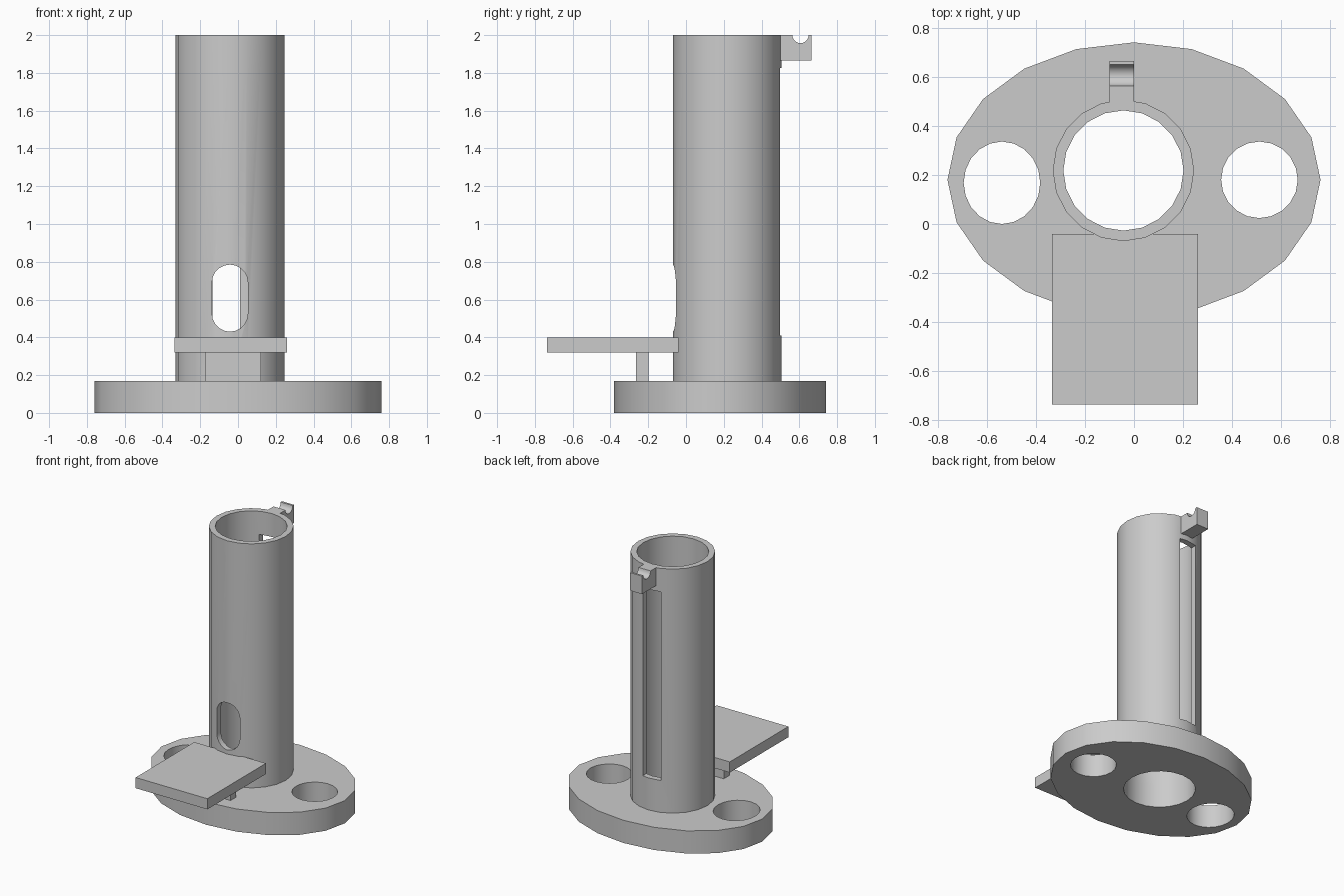
import bpy, bmesh, math

if "Cube" in bpy.data.objects:
    bpy.data.objects.remove(bpy.data.objects["Cube"], do_unlink=True)

grey = bpy.data.materials.new("plain grey")
grey.use_nodes = True
colour = (0.6, 0.6, 0.6, 1)
grey.diffuse_color = colour
grey.node_tree.nodes["Principled BSDF"].inputs["Base Color"].default_value = colour

SIDES = 20
TUBE = (-0.043, 0.218)


def prism(name, outline, low, high, axis="z"):
    """Extrude a closed outline along one axis; outline is (x,y), (y,z) or (x,z)."""
    place = {"z": lambda a, b, h: (a, b, h),
             "x": lambda a, b, h: (h, a, b),
             "y": lambda a, b, h: (a, h, b)}[axis]
    bm = bmesh.new()
    face = bm.faces.new([bm.verts.new(place(a, b, low)) for a, b in outline])
    moved = bmesh.ops.extrude_face_region(bm, geom=[face])["geom"]
    shift = place(0, 0, high - low)
    bmesh.ops.translate(bm, vec=shift, verts=[v for v in moved if isinstance(v, bmesh.types.BMVert)])
    bmesh.ops.recalc_face_normals(bm, faces=bm.faces)
    mesh = bpy.data.meshes.new(name)
    bm.to_mesh(mesh)
    bm.free()
    mesh.materials.append(grey)
    obj = bpy.data.objects.new(name, mesh)
    bpy.context.collection.objects.link(obj)
    return obj


def arc(cx, cy, rx, ry, start=0, sweep=360, steps=SIDES):
    count = steps if sweep == 360 else steps + 1
    angles = [math.radians(start + sweep * i / steps) for i in range(count)]
    return [(cx + rx * math.cos(a), cy + ry * math.sin(a)) for a in angles]


def box(name, x, y, z):
    return prism(name, [(x[0], y[0]), (x[1], y[0]), (x[1], y[1]), (x[0], y[1])], *z)


def activate(obj):
    bpy.ops.object.select_all(action="DESELECT")
    obj.select_set(True)
    bpy.context.view_layer.objects.active = obj


def cut(obj, cutter):
    cutter.hide_render = True
    mod = obj.modifiers.new("cut", "BOOLEAN")
    mod.operation, mod.solver, mod.object = "DIFFERENCE", "EXACT", cutter
    activate(obj)
    bpy.ops.object.modifier_apply(modifier=mod.name)
    bpy.data.objects.remove(cutter, do_unlink=True)


def bore():
    return prism("bore_cutter", arc(*TUBE, 0.245, 0.245), -0.1, 2.1)


# Oval base with two side holes and the central bore
base = prism("base_plate", arc(0, 0.18, 0.76, 0.56), 0, 0.17)
cut(base, bore())
for hole in [(-0.538, 0.168, 0.156, 0.168), (0.511, 0.18, 0.156, 0.156)]:
    cut(base, prism("hole_cutter", arc(*hole), -0.1, 0.3))

# Hollow tube with a rounded front window and a long rear slot
tube = prism("tube", arc(*TUBE, 0.288, 0.288), 0.17, 2)
cut(tube, bore())
window = arc(-0.043, 0.69, 0.095, 0.095, 0, 180, 10) + arc(-0.043, 0.525, 0.095, 0.095, 180, 180, 10)
cut(tube, prism("window_cutter", window, -0.2, 0.15, "y"))
cut(tube, box("slot_cutter", (-0.135, 0.01), (0.3, 0.6), (0.41, 1.825)))

# Hooked bracket with a half-round groove at the top rear
profile = [(0.485, 1.865), (0.665, 1.865), (0.665, 2)]
profile += arc(0.606, 2, 0.043, 0.043, 0, -180, 10) + [(0.485, 2)]
bracket = prism("rear_bracket", profile, -0.1, 0, "x")

# Front shelf and its support
box("front_shelf", (-0.335, 0.26), (-0.735, -0.04), (0.32, 0.4))
box("shelf_support", (-0.175, 0.123), (-0.265, -0.198), (0.17, 0.32))

for obj in (base, tube, bracket):
    activate(obj)
    bpy.ops.object.shade_smooth_by_angle(angle=math.radians(30))
